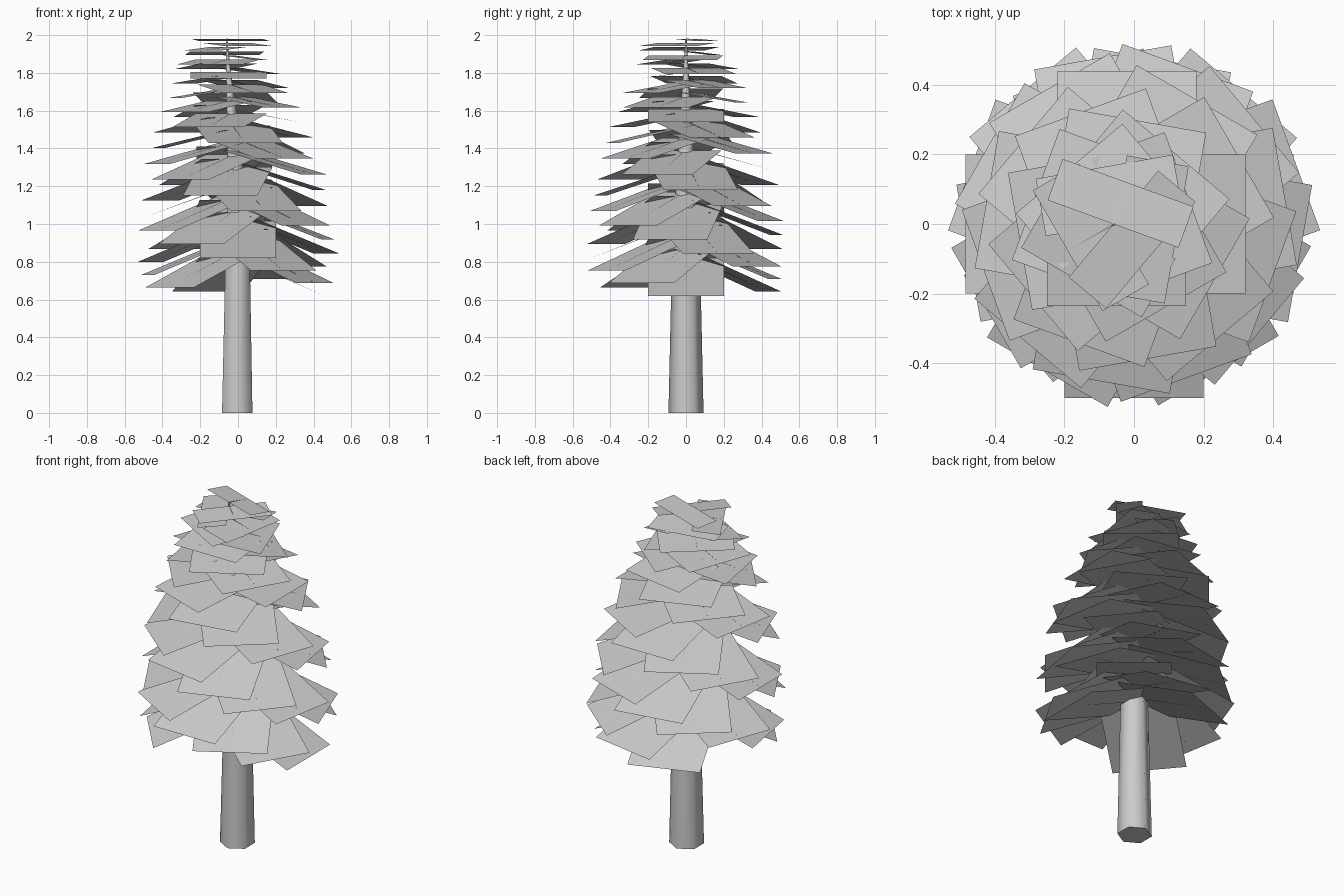
import bpy
import bmesh
from math import radians, cos, sin, pi
from mathutils import Vector

cube = bpy.data.objects.get("Cube")
if cube:
    bpy.data.objects.remove(cube, do_unlink=True)

grey = bpy.data.materials.new("plain_grey")
grey.use_nodes = True
colour = (0.6, 0.6, 0.6, 1)
grey.diffuse_color = colour
grey.node_tree.nodes["Principled BSDF"].inputs["Base Color"].default_value = colour


def make_object(name, bm):
    mesh = bpy.data.meshes.new(name)
    bm.to_mesh(mesh)
    bm.free()
    mesh.materials.append(grey)
    obj = bpy.data.objects.new(name, mesh)
    bpy.context.collection.objects.link(obj)
    return obj


def lerp_table(table, t):
    """Linear interpolation in a list of (position, value) pairs."""
    for (a, va), (b, vb) in zip(table, table[1:]):
        if t <= b:
            return va + (vb - va) * (t - a) / (b - a)
    return table[-1][1]


# Trunk: six-sided, tapered, bending slightly to one side near the top
lean = [(0, -0.004), (0.8, -0.002), (1.02, 0), (1.41, -0.02), (1.8, -0.05), (1.98, -0.06)]
girth = [(0, 0.093), (0.75, 0.076), (1.02, 0.065), (1.41, 0.042), (1.8, 0.015), (1.98, 0.004)]

bm = bmesh.new()
rings = []
for z, radius in girth:
    x = lerp_table(lean, z)
    rings.append([bm.verts.new((x + radius * cos(pi / 2 + i * pi / 3),
                                radius * sin(pi / 2 + i * pi / 3), z)) for i in range(6)])
for low, high in zip(rings, rings[1:]):
    for i in range(6):
        j = (i + 1) % 6
        bm.faces.new((low[i], low[j], high[j], high[i])).smooth = True
bm.faces.new(rings[0][::-1])
bm.faces.new(rings[-1])
# Keep the rim of the base crisp
for edge in bm.edges:
    edge.smooth = not any(len(f.verts) == 6 for f in edge.link_faces)
make_object("trunk", bm)

# Foliage: flat boughs spiralling up the trunk, shorter and flatter higher up
COUNT = 54
HALF_WIDTH = 0.2
reach = [(0, 0.46), (9, 0.5), (18, 0.475), (27, 0.44), (36, 0.355), (45, 0.235), (53, 0.126)]
drop = [(0, 0.2), (9, 0.197), (18, 0.174), (27, 0.12), (36, 0.067), (45, 0.035), (53, 0.012)]

leaves = bmesh.new()
twigs = bmesh.new()
for k in range(COUNT):
    angle = radians(110 * k)
    z = 0.82 + 1.16 * k / (COUNT - 1)
    root = Vector((lerp_table(lean, z), 0, z))
    out = Vector((cos(angle), sin(angle), 0))
    side = Vector((-sin(angle), cos(angle), 0))
    tip = root + out * lerp_table(reach, k) - Vector((0, 0, lerp_table(drop, k)))
    leaves.faces.new([leaves.verts.new(p) for p in (
        root - side * HALF_WIDTH, tip - side * HALF_WIDTH,
        tip + side * HALF_WIDTH, root + side * HALF_WIDTH)])
    # Thin twig along the middle of each bough
    normal = (tip - root).cross(side).normalized()
    base = [twigs.verts.new(root + (side * cos(a) + normal * sin(a)) * 0.003)
            for a in (0, 2 * pi / 3, 4 * pi / 3)]
    end = twigs.verts.new(tip)
    for i in range(3):
        twigs.faces.new((base[i], base[(i + 1) % 3], end))
make_object("foliage", leaves)
make_object("twigs", twigs)
